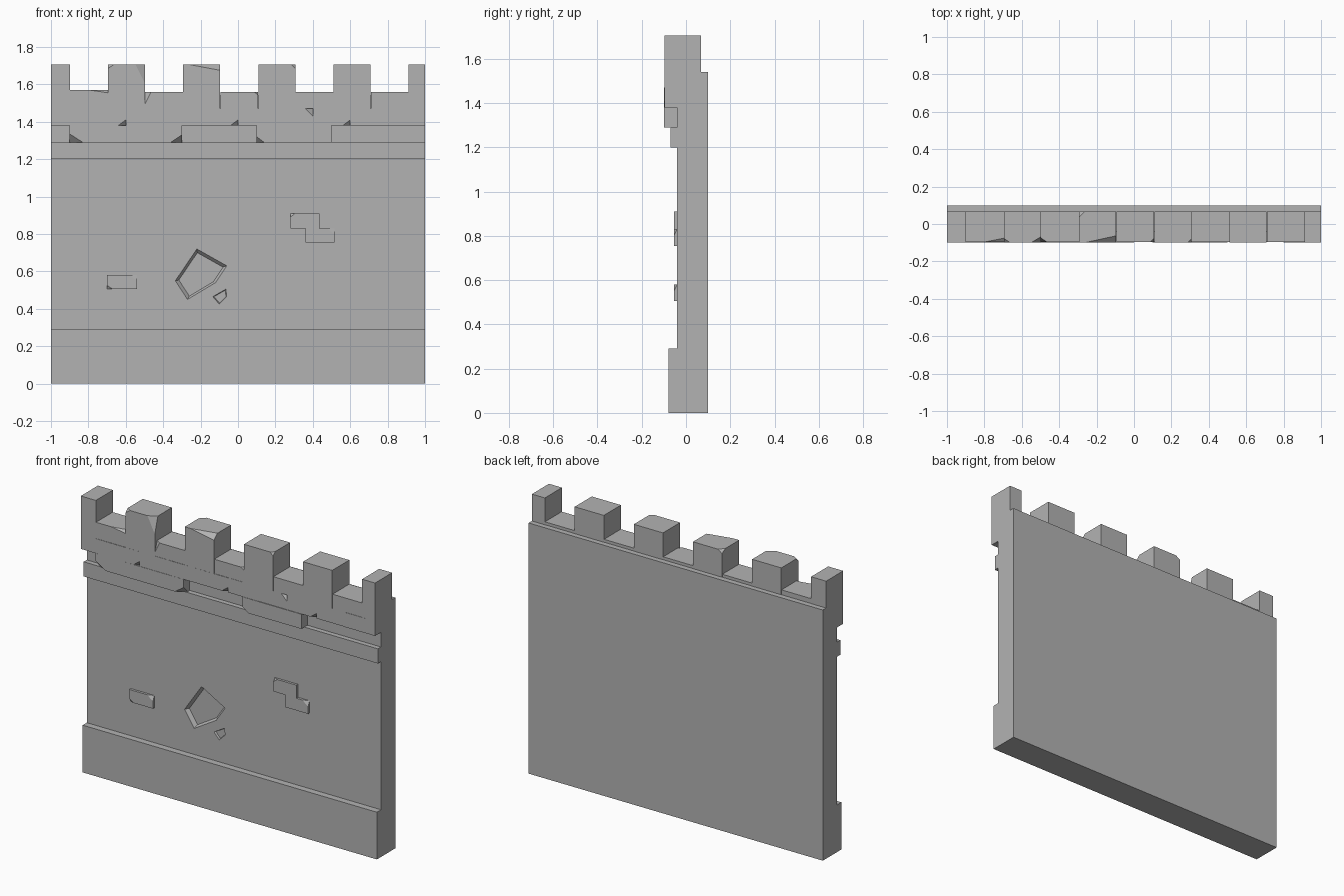
import bpy
import bmesh
import random
from mathutils import Vector

cube = bpy.data.objects.get("Cube")
if cube:
    bpy.data.objects.remove(cube, do_unlink=True)

random.seed(4)
stone = bpy.data.materials.new("grey_stone")
stone.use_nodes = True
GREY = (0.45, 0.45, 0.45, 1)
stone.diffuse_color = GREY
stone.node_tree.nodes["Principled BSDF"].inputs["Base Color"].default_value = GREY


def finish(name, bm):
    bmesh.ops.recalc_face_normals(bm, faces=bm.faces)
    mesh = bpy.data.meshes.new(name)
    bm.to_mesh(mesh)
    bm.free()
    mesh.materials.append(stone)
    ob = bpy.data.objects.new(name, mesh)
    bpy.context.collection.objects.link(ob)
    return ob


def block(name, x, y, z, chips=()):
    """Box between ranges; each chip is (corner signs, cut lengths)."""
    bm = bmesh.new()
    lo, hi = Vector((x[0], y[0], z[0])), Vector((x[1], y[1], z[1]))
    bmesh.ops.create_cube(bm, size=1)
    for v in bm.verts:
        v.co = Vector((h if c > 0 else l for c, l, h in zip(v.co, lo, hi)))
    for sign, cut in chips:
        corner = Vector((h if s > 0 else l for s, l, h in zip(sign, lo, hi)))
        normal = Vector((s / c for s, c in zip(sign, cut)))
        point = corner - Vector((sign[0] * cut[0], 0, 0))
        bmesh.ops.bisect_plane(bm, geom=bm.verts[:] + bm.edges[:] + bm.faces[:],
                               plane_co=point, plane_no=normal, clear_outer=True)
        bmesh.ops.holes_fill(bm, edges=[e for e in bm.edges if e.is_boundary])
    return finish(name, bm)


def bridge(name, ring_a, ring_b):
    """Closed solid between two matching outlines."""
    bm = bmesh.new()
    a, b = [[bm.verts.new(p) for p in ring] for ring in (ring_a, ring_b)]
    bm.faces.new(a)
    bm.faces.new(b)
    for i in range(len(a)):
        j = (i + 1) % len(a)
        bm.faces.new((a[i], a[j], b[j], b[i]))
    return finish(name, bm)


# Wall with plinth and cornice, as one side profile
profile = [(0.10, 0), (-0.08, 0), (-0.08, 0.29), (-0.04, 0.29), (-0.04, 1.2),
           (-0.07, 1.2), (-0.07, 1.29), (-0.04, 1.29), (-0.04, 1.54), (0.10, 1.54)]
wall = bridge("wall", [(-1, y, z) for y, z in profile], [(1, y, z) for y, z in profile])


# Broken hollows with sloping sides, cut into the wall face
def hollow(name, outline, depth):
    mid = sum((Vector(p) for p in outline), Vector((0, 0))) / len(outline)
    inner = [mid + (Vector(p) - mid) * 0.86 for p in outline]
    outer = [mid + (Vector(p) - mid) * 1.07 for p in outline]
    cutter = bridge(name, [(p.x, -0.04 - depth / 2, p.y) for p in outer],
                    [(p.x, -0.04 + depth, p.y) for p in inner])
    cutter.hide_render = True
    mod = wall.modifiers.new(name, "BOOLEAN")
    mod.operation, mod.solver, mod.object = "DIFFERENCE", "EXACT", cutter
    return cutter


cutters = [
    hollow("large_hollow_cutter", [(-0.22, 0.72), (-0.06, 0.63), (-0.12, 0.54),
                                   (-0.27, 0.45), (-0.335, 0.55)], 0.02),
    hollow("small_hollow_cutter", [(-0.135, 0.465), (-0.065, 0.505),
                                   (-0.06, 0.465), (-0.10, 0.425)], 0.01),
]
bpy.context.view_layer.update()
wall.data = bpy.data.meshes.new_from_object(
    wall.evaluated_get(bpy.context.evaluated_depsgraph_get()))
wall.modifiers.clear()
for c in cutters:
    bpy.data.objects.remove(c, do_unlink=True)

# Loose stones standing out of the wall face
FRONT = (-0.055, -0.03)
TOP_RIGHT = ((1, -1, 1), (0.04, 0.015, 0.03))
TOP_LEFT = ((-1, -1, 1), (0.025, 0.012, 0.02))
LOW_LEFT = ((-1, -1, -1), (0.03, 0.012, 0.02))
block("face_stone_upper", (0.28, 0.435), FRONT, (0.83, 0.91), [TOP_LEFT])
block("face_stone_lower", (0.36, 0.515), FRONT, (0.755, 0.83), [TOP_RIGHT])
block("face_stone_side", (-0.70, -0.54), FRONT, (0.505, 0.58), [TOP_RIGHT, LOW_LEFT])

# Battlements: tall merlons with low blocks between
DEPTH = (-0.098, 0.068)
big = (0.16, 0.035, 0.03)
merlon_chips = {0: [((1, -1, 1), (0.05, 0.03, 0.10)), ((-1, -1, 1), (0.03, 0.02, 0.02))],
                1: [((1, -1, 1), big), ((-1, 1, 1), (0.03, 0.03, 0.02))],
                2: [((1, -1, 1), (0.02, 0.02, 0.02))]}
low_chips = {0: [((1, -1, 1), (0.10, 0.02, 0.015))],
             1: [((-1, -1, 1), (0.03, 0.02, 0.06))],
             2: [((1, -1, 1), (0.02, 0.02, 0.015))]}
for i in range(4):
    x = -0.695 + 0.402 * i
    block(f"merlon_{i + 1}", (x, x + 0.198), DEPTH, (1.47, 1.705), merlon_chips.get(i, []))
for i in range(5):
    x = -0.898 + 0.402 * i
    top = 1.57 if i == 0 else 1.558
    block(f"low_block_{i + 1}", (x, x + 0.202), (-0.096, 0.067), (1.47, top), low_chips.get(i, []))
block("end_merlon_right", (-1, -0.898), DEPTH, (1.47, 1.705))
block("end_merlon_left", (0.912, 1), DEPTH, (1.47, 1.705))

# Staggered middle course below the battlements
for i in range(10):
    x = -1 + 0.2 * i
    chips = []
    if i % 3 == 1:
        chips = [((1, -1, -1), (0.04, 0.02, 0.03))]
    elif i == 6:
        chips = [((1, -1, 1), (0.04, 0.03, 0.04))]
    block(f"middle_brick_{i + 1}", (x, x + 0.2),
          (-0.099 + random.uniform(0, 0.004), 0), (1.38, 1.47), chips)

# Lower course, broken away in places
lower = {-0.9: [((-1, -1, -1), (0.07, 0.04, 0.045))], -0.7: [],
         -0.5: [((1, -1, -1), (0.06, 0.04, 0.04))],
         0.1: [((-1, -1, -1), (0.04, 0.03, 0.03))], 0.3: []}
for i, (x, chips) in enumerate(lower.items()):
    block(f"lower_brick_{i + 1}", (x, x + 0.2),
          (-0.10 + random.uniform(0, 0.003), 0), (1.29, 1.38), chips)
